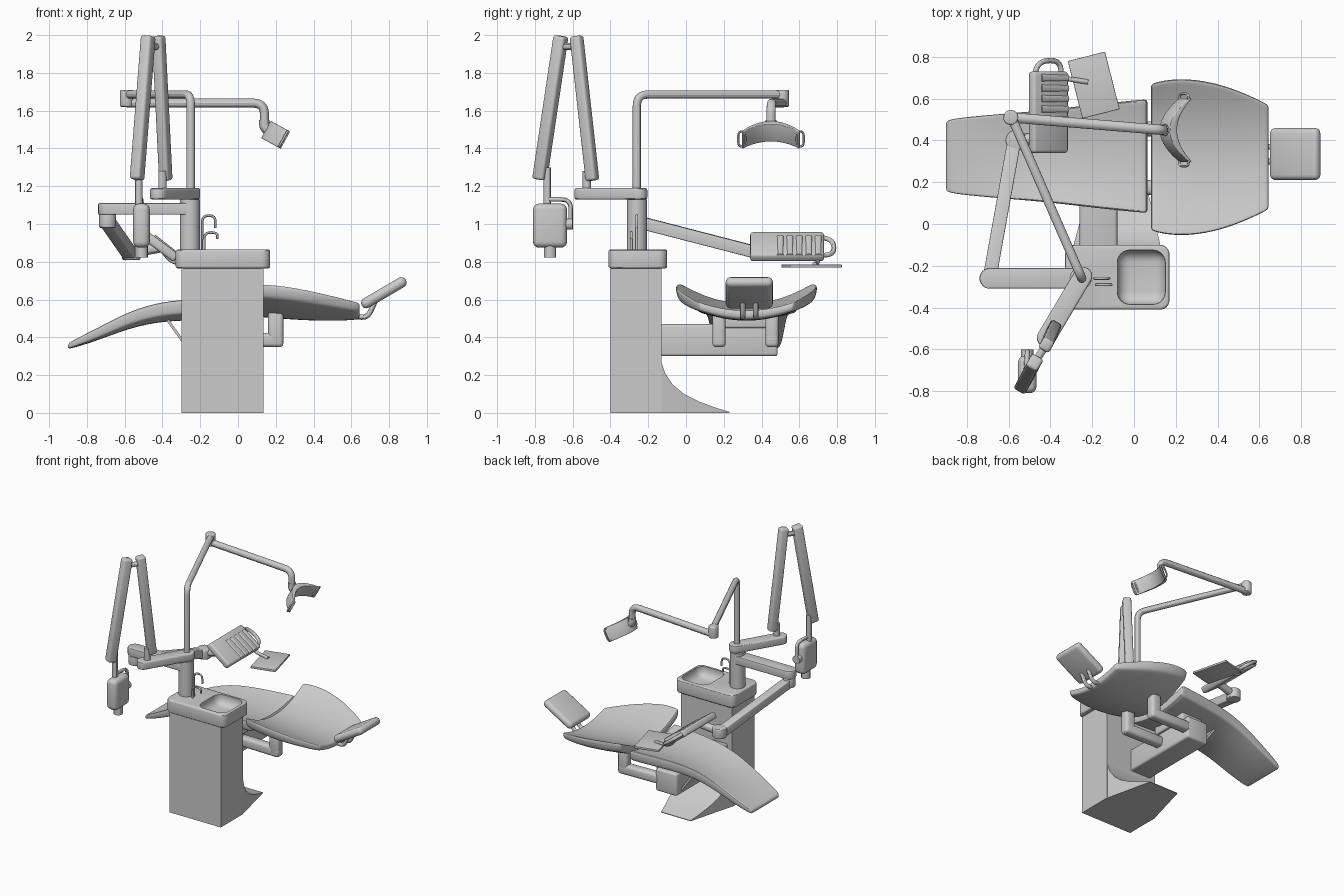
import bpy, bmesh
from math import pi, sin, cos, atan2
from mathutils import Vector as V, Matrix as M

if "Cube" in bpy.data.objects:
    bpy.data.objects.remove(bpy.data.objects["Cube"])


def finish(o, bevel=0, seg=3, sub=0):
    bpy.ops.object.select_all(action='DESELECT')
    o.select_set(True)
    bpy.context.view_layer.objects.active = o
    if bevel:
        m = o.modifiers.new('bevel', 'BEVEL')
        m.width, m.segments, m.limit_method = bevel, seg, 'ANGLE'
    if sub:
        m = o.modifiers.new('sub', 'SUBSURF')
        m.levels = m.render_levels = sub
    for m in list(o.modifiers):
        bpy.ops.object.modifier_apply(modifier=m.name)
    bpy.ops.object.shade_smooth_by_angle()
    return o


def add(name, bm, mat=M(), **kw):
    bmesh.ops.recalc_face_normals(bm, faces=bm.faces)
    me = bpy.data.meshes.new(name)
    bm.to_mesh(me)
    bm.free()
    o = bpy.data.objects.new(name, me)
    bpy.context.collection.objects.link(o)
    o.matrix_world = mat
    return finish(o, **kw)


def box(name, lo, hi, mat=M(), **kw):
    lo, hi = V(lo), V(hi)
    bm = bmesh.new()
    bmesh.ops.create_cube(bm, size=1)
    for v in bm.verts:
        v.co = (lo + hi) / 2 + V(a * b for a, b in zip(v.co, hi - lo))
    return add(name, bm, mat, **kw)


def beam(name, a, b, w, h, side, **kw):
    a, b = V(a), V(b)
    z = (b - a).normalized()
    y = z.cross(V(side)).normalized()
    m = M((y.cross(z), y, z)).transposed().to_4x4()
    m.translation = a
    return box(name, (-w / 2, -h / 2, 0), (w / 2, h / 2, (b - a).length), m, **kw)


def prism(name, pts, z0, z1, mat=M(), **kw):
    bm = bmesh.new()
    f = bm.faces.new([bm.verts.new((x, y, z0)) for x, y in pts])
    r = bmesh.ops.extrude_face_region(bm, geom=[f])['geom']
    bmesh.ops.translate(bm, vec=(0, 0, z1 - z0), verts=[e for e in r if isinstance(e, bmesh.types.BMVert)])
    return add(name, bm, mat, **kw)


def capsule(name, a, b, r, z0, z1, **kw):
    ang = atan2(b[1] - a[1], b[0] - a[0])
    pts = [(c[0] + r * cos(ang + s + i * pi / 12), c[1] + r * sin(ang + s + i * pi / 12))
           for c, s in ((b, -pi / 2), (a, pi / 2)) for i in range(13)]
    return prism(name, pts, z0, z1, **kw)


def disc(name, c, r, z0, z1, **kw):
    return prism(name, [(c[0] + r * cos(i * pi / 16), c[1] + r * sin(i * pi / 16)) for i in range(32)], z0, z1, **kw)


def tube(name, pts, r, bend=0.05, closed=False):
    pts = [V(p) for p in pts]
    path = [] if closed else [pts[0]]
    n = len(pts)
    for i in range(n) if closed else range(1, n - 1):
        p, q, s = pts[i - 1], pts[i], pts[(i + 1) % n]
        a = q + (p - q).normalized() * min(bend, (p - q).length * .49)
        b = q + (s - q).normalized() * min(bend, (s - q).length * .49)
        path += [a * (1 - t) ** 2 + q * 2 * t * (1 - t) + b * t * t for t in (k / 6 for k in range(7))]
    if not closed:
        path.append(pts[-1])
    cu = bpy.data.curves.new(name, 'CURVE')
    cu.dimensions, cu.bevel_depth, cu.bevel_resolution, cu.use_fill_caps = '3D', r, 4, True
    sp = cu.splines.new('POLY')
    sp.points.add(len(path) - 1)
    for p, c in zip(sp.points, path):
        p.co = (*c, 1)
    sp.use_cyclic_u = closed
    o = bpy.data.objects.new(name, cu)
    bpy.context.collection.objects.link(o)
    bpy.context.view_layer.update()
    me = bpy.data.meshes.new_from_object(o.evaluated_get(bpy.context.evaluated_depsgraph_get()))
    bpy.data.objects.remove(o)
    o = bpy.data.objects.new(name, me)
    bpy.context.collection.objects.link(o)
    return finish(o)


def cushion(name, rows, yc):
    """Dished pad; rows are (x, centre top z, half width, edge rise, thickness)."""
    bm = bmesh.new()
    ts = (-1, -.93, -.65, -.33, 0, .33, .65, .93, 1)
    loops = []
    for x, z, w, rise, th in rows:
        top = [bm.verts.new((x, yc + w * t, z + rise * t * t)) for t in ts]
        low = [bm.verts.new((x, yc + w * t * .97, z + rise * t * t - th)) for t in reversed(ts)]
        loops.append(top + low)
    n = len(ts) * 2
    for a, b in zip(loops, loops[1:]):
        for i in range(n):
            bm.faces.new((a[i], a[(i + 1) % n], b[(i + 1) % n], b[i]))
    for l in (loops[0], loops[-1]):
        for i in range(len(ts) - 1):
            bm.faces.new((l[i], l[i + 1], l[n - 2 - i], l[n - 1 - i]))
    return add(name, bm, sub=2)


# Cabinet and flared floor foot
box('cabinet', (-.30, -.40, 0), (.135, -.13, .78))
bm = bmesh.new()
rows = []
for y, z in ((-.14, .3), (-.13, .27), (-.11, .21), (-.07, .15), (-.01, .1), (.07, .06), (.15, .03), (.23, .005)):
    k = (y + .14) / .37
    xl, xr = -.30 + .1 * k, .135 - .085 * k
    rows.append([bm.verts.new(c) for c in ((xl, y, 0), (xl, y, z), (xr, y, z), (xr, y, 0))])
for a, b in zip(rows, rows[1:]):
    for i in range(4):
        bm.faces.new((a[i], a[(i + 1) % 4], b[(i + 1) % 4], b[i]))
bm.faces.new(rows[0])
bm.faces.new(rows[-1])
add('floor_foot', bm)

# Basin top with a hollowed bowl
basin = capsule('basin', (-.285, -.255), (.125, -.255), .01, .765, .865)
bpy.data.objects.remove(basin)
pts = [(cx + .045 * cos(s + i * pi / 12), cy + .045 * sin(s + i * pi / 12))
       for cx, cy, s in ((.125, -.145, 0), (-.285, -.145, pi / 2), (-.285, -.365, pi), (.125, -.365, pi * 1.5))
       for i in range(7)]
basin = prism('basin', pts, .765, .865, bevel=.012)
cutter = box('bowl_cutter', (-.08, -.385, .79), (.15, -.125, .98), bevel=.06, seg=6)
cutter.hide_render = True
m = basin.modifiers.new('bowl', 'BOOLEAN')
m.operation, m.object, m.solver = 'DIFFERENCE', cutter, 'EXACT'
finish(basin)
bpy.data.objects.remove(cutter)
tube('cup_tap', [(-.19, -.26, .86), (-.19, -.26, 1.045), (-.12, -.26, 1.045), (-.12, -.26, .98)], .007, .04)
tube('rinse_tap', [(-.18, -.29, .86), (-.18, -.29, .955), (-.11, -.29, .955), (-.11, -.29, .92)], .007, .04)

# Central post, instrument arm and delivery unit
disc('post', (-.255, -.26), .053, .85, 1.13)
capsule('instrument_arm_upper', (-.255, -.26), (-.69, -.26), .05, 1.05, 1.11, bevel=.006)
disc('arm_elbow', (-.69, -.26), .045, .98, 1.06, bevel=.006)
beam('instrument_arm_lower', (-.69, -.25, 1.01), (-.575, .39, .845), .065, .065, (1, -.18, 0), bevel=.006)
disc('arm_wrist', (-.565, .40), .05, .81, .885, bevel=.01)
tube('wrist_link', [(-.56, .40, .85), (-.42, .42, .875)], .028)
tilt = M.Translation((-.41, .54, .88)) @ M.Rotation(.64, 4, 'Y')
box('delivery_unit', (-.105, -.2, -.025), (.105, .19, .025), tilt, bevel=.015)
for i in range(5):
    y = -.04 + i * .05
    a, b = tilt @ V((-.06, y, .012)), tilt @ V((.102, y, .008))
    tube(f'instrument_rest_{i}', [a, b], .022)
tube('unit_handle', [tilt @ V(p) for p in ((-.09, .15, 0), (-.06, .24, 0), (.07, .245, 0), (.08, .15, 0))], .013, .06)
tray = M.Translation((-.193, .665, .777)) @ M.Rotation(.25, 4, 'Z')
box('tray', (-.092, -.142, -.008), (.092, .142, .008), tray, bevel=.003)
tube('tray_bracket', [(-.40, .69, .86), (-.35, .7, .795), (-.22, .68, .787)], .012)

# Lamp pole, arm and crescent lamp head
tube('lamp_pole', [(-.25, -.26, 1.1), (-.25, -.26, 1.685), (-.59, .52, 1.685)], .022, .06)
disc('lamp_joint', (-.59, .51), .036, 1.62, 1.71, bevel=.01)
tube('lamp_arm', [(-.59, .51, 1.64), (.14, .45, 1.64), (.14, .45, 1.51)], .024, .06)
tube('lamp_knuckle', [(.14, .45, 1.55), (.14, .45, 1.51), (.18, .45, 1.485)], .028, .02)
head = M(((.88, 0, .48, .2), (0, 1, 0, .45), (-.48, 0, .88, 1.472), (0, 0, 0, 1)))
ts = [i / 10 for i in range(-10, 11)]
prism('lamp_head', [(-.06 + .11 * t * t, .155 * t) for t in ts]
      + [(-.02 + .08 * t * t, .15 * t) for t in reversed(ts)], -.052, .052, head, bevel=.004)
for s in (-1, 1):
    tube(f'lamp_handle_{s}', [head @ V((.045 + a, s * (.155 + b), c)) for a, b, c in
                              ((0, -.018, -.045), (0, .018, -.045), (0, .018, .045), (0, -.018, .045))],
         .006, .03, True)

# X-ray boom, folded scissor arms and head
capsule('xray_boom', (-.245, -.25), (-.42, -.545), .045, 1.13, 1.19, bevel=.01)
d = V((.5, .86, 0))
disc('xray_swivel', (-.40, -.525), .022, 1.18, 1.28)
beam('xray_arm_inner', (-.382, -.495, 1.23), (-.42, -.58, 1.995), .062, .058, d, bevel=.014)
beam('xray_arm_outer', (-.535, -.775, 1.235), (-.475, -.662, 1.995), .068, .062, d, bevel=.014)
tube('xray_top_pin', [(-.42, -.58, 1.94), (-.475, -.662, 1.94)], .018)
tube('xray_stem', [(-.525, -.735, 1.3), (-.525, -.735, 1.09)], .02)
tube('xray_yoke', [(-.52, -.745, 1.13), (-.51, -.61, 1.13), (-.51, -.61, .97)], .012, .05)
tube('xray_pivot', [(-.51, -.66, 1.0), (-.51, -.60, 1.0)], .03)
box('xray_head', (-.555, -.81, .875), (-.467, -.63, 1.108), bevel=.032, seg=4)
tube('xray_nozzle', [(-.51, -.72, .9), (-.51, -.72, .822)], .033)

# Chair cushions
cushion('seat', [(-.90, .365, .165, .0, .025), (-.885, .375, .18, .004, .035), (-.75, .435, .195, .012, .055),
                 (-.57, .52, .21, .025, .07), (-.4, .56, .225, .035, .075), (-.2, .57, .25, .04, .08),
                 (.04, .57, .275, .045, .08), (.065, .57, .275, .045, .075)], .325)
cushion('backrest', [(.08, .575, .35, .115, .065), (.10, .575, .365, .115, .07), (.22, .57, .385, .115, .075),
                     (.38, .555, .365, .10, .07), (.52, .545, .315, .075, .06), (.625, .54, .265, .05, .05),
                     (.645, .54, .25, .045, .04)], .32)
rest = M.Translation((.772, .335, .636)) @ M.Rotation(-.53, 4, 'Y')
box('headrest', (-.135, -.125, -.028), (.135, .125, .028), rest, bevel=.027, seg=4)
for y in (.30, .37):
    tube(f'headrest_hook_{y}', [(.58, y, .525), (.64, y, .505), (.69, y, .51), (.73, y, .6)], .014, .04)

# Chair support: cantilever arm, back brackets and front brace
box('support_arm', (-.26, -.15, .30), (-.08, .485, .47), bevel=.015)
box('seat_mount', (-.24, .15, .45), (-.06, .45, .53), bevel=.01)
for y in (.175, .455):
    beam(f'bracket_bar_{y}', (-.10, y, .39), (.24, y, .385), .07, .075, (0, 1, 0), bevel=.02)
    beam(f'bracket_upright_{y}', (.2, y, .36), (.2, y, .54), .07, .08, (0, 1, 0), bevel=.02)
beam('seat_brace', (-.25, .325, .32), (-.40, .325, .53), .2, .015, (0, 1, 0))
